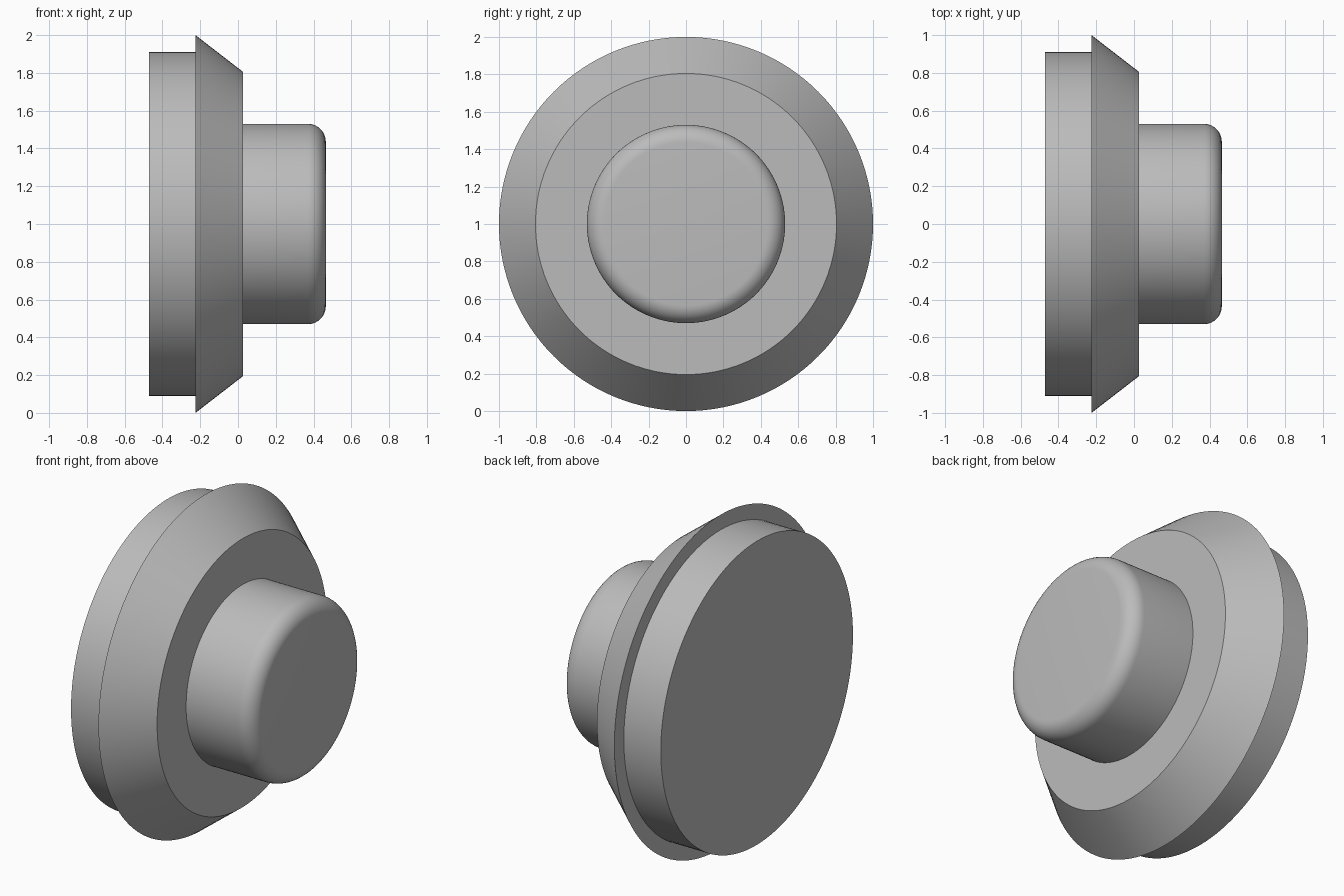
import bpy, bmesh, math
from mathutils import Vector

cube = bpy.data.objects.get("Cube")
if cube:
    bpy.data.objects.remove(cube, do_unlink=True)

# Single plain grey finish
grey = bpy.data.materials.new("plain_grey")
grey.use_nodes = True
colour = (0.5, 0.5, 0.5, 1.0)
grey.diffuse_color = colour
grey.node_tree.nodes["Principled BSDF"].inputs["Base Color"].default_value = colour

SIDES = 128
AXIS_HEIGHT = 1.0


def fillet(x, radius, size, steps=10):
    """Quarter-round from the side wall to the end face at x."""
    points = []
    for i in range(steps + 1):
        a = math.radians(90) * i / steps
        points.append((x - size + size * math.sin(a),
                       radius - size + size * math.cos(a)))
    return points


def lathe(name, profile):
    """Revolve (x, radius) points about the horizontal axis and cap the ends."""
    bm = bmesh.new()
    verts = [bm.verts.new((x, 0, r)) for x, r in profile]
    edges = [bm.edges.new(pair) for pair in zip(verts, verts[1:])]
    bmesh.ops.spin(bm, geom=verts + edges, cent=(0, 0, 0), axis=(1, 0, 0),
                   angle=math.tau, steps=SIDES)
    bmesh.ops.remove_doubles(bm, verts=bm.verts, dist=0.0001)
    bmesh.ops.holes_fill(bm, edges=[e for e in bm.edges if e.is_boundary], sides=0)
    bmesh.ops.recalc_face_normals(bm, faces=bm.faces)
    bmesh.ops.translate(bm, verts=bm.verts, vec=Vector((0, 0, AXIS_HEIGHT)))
    mesh = bpy.data.meshes.new(name)
    bm.to_mesh(mesh)
    bm.free()
    mesh.materials.append(grey)
    obj = bpy.data.objects.new(name, mesh)
    bpy.context.collection.objects.link(obj)
    bpy.ops.object.select_all(action='DESELECT')
    obj.select_set(True)
    bpy.context.view_layer.objects.active = obj
    bpy.ops.object.shade_smooth_by_angle(angle=math.radians(25))
    return obj


# One watertight turned body: base disc, tapered flange, rounded knob
base_disc = [(-0.47, 0.91), (-0.225, 0.91)]
flange = [(-0.225, 1.0), (0.027, 0.805)]
knob = [(0.027, 0.53)] + fillet(0.465, 0.53, 0.095)
lathe("turned_knob", base_disc + flange + knob)
